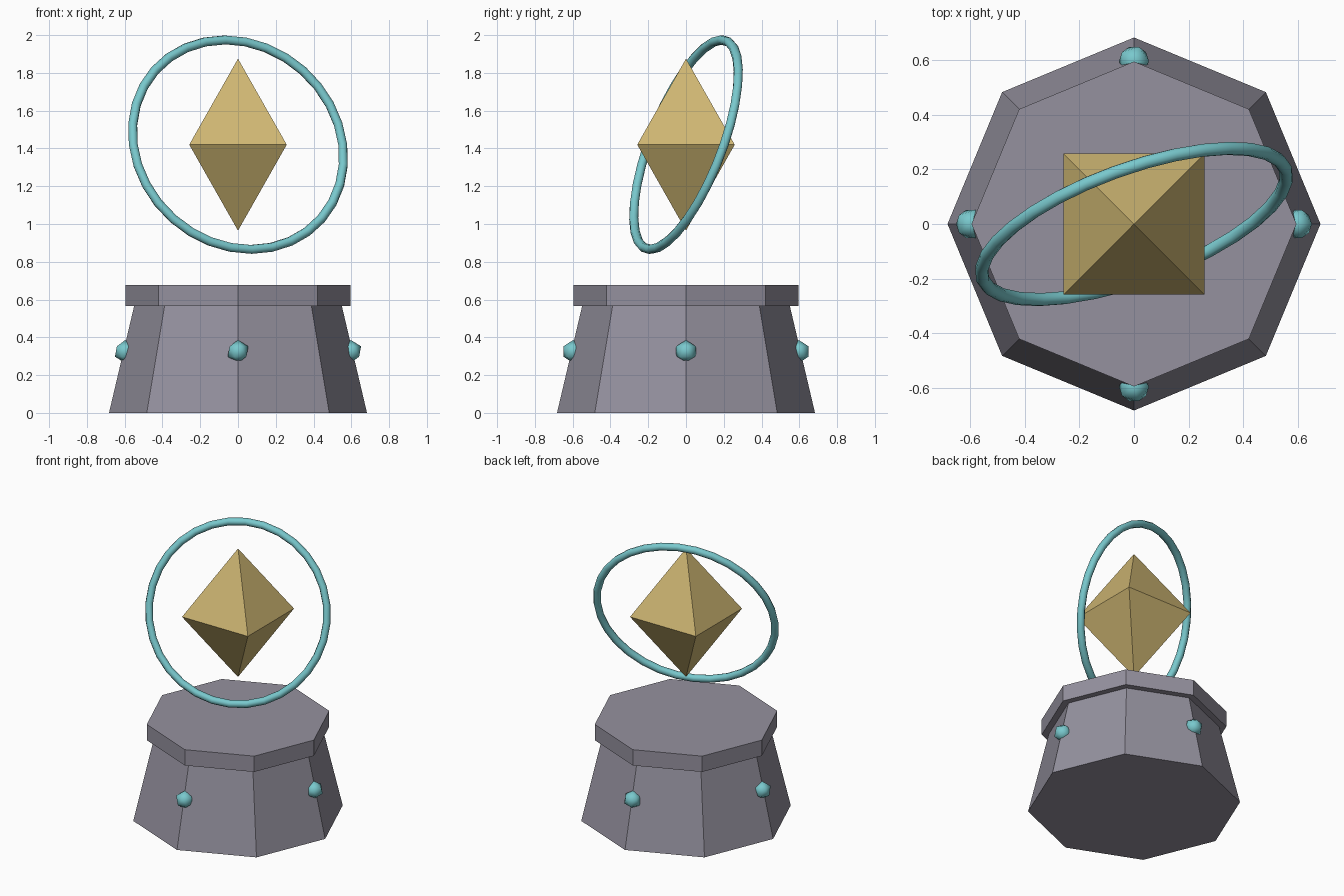
import bpy, math

if "Cube" in bpy.data.objects:
    bpy.data.objects.remove(bpy.data.objects["Cube"])


def material(name, color):
    m = bpy.data.materials.new(name)
    m.diffuse_color = (*color, 1)
    m.use_nodes = True
    m.node_tree.nodes["Principled BSDF"].inputs["Base Color"].default_value = m.diffuse_color
    return m


STONE = material("grey_stone", (0.30, 0.285, 0.345))
GOLD = material("gold", (0.62, 0.47, 0.17))
TEAL = material("pale_teal", (0.19, 0.58, 0.61))


def finish(name, mat, smooth=False):
    ob = bpy.context.object
    ob.name = name
    ob.data.materials.append(mat)
    if smooth:
        bpy.ops.object.shade_smooth()
    return ob


def frustum(name, sides, r1, r2, z1, z2, mat, turn=0):
    bpy.ops.mesh.primitive_cone_add(vertices=sides, radius1=r1, radius2=r2, depth=z2 - z1,
                                    location=(0, 0, (z1 + z2) / 2), rotation=(0, 0, turn))
    return finish(name, mat)


# Octagonal pedestal and its cap slab
frustum("pedestal", 8, 0.683, 0.55, 0, 0.565, STONE)
frustum("pedestal_cap", 8, 0.595, 0.595, 0.565, 0.677, STONE)

# Floating crystal: four-sided double pyramid
bpy.ops.mesh.primitive_cone_add(vertices=4, radius1=0.365, radius2=0, depth=0.455,
                                end_fill_type='NOTHING', location=(0, 0, 1.42 + 0.2275),
                                rotation=(0, 0, math.pi / 4))
finish("crystal_top", GOLD)
bpy.ops.mesh.primitive_cone_add(vertices=4, radius1=0.365, radius2=0, depth=0.455,
                                end_fill_type='NOTHING', location=(0, 0, 1.42 - 0.2275),
                                rotation=(math.pi, 0, math.pi / 4))
finish("crystal_bottom", GOLD)

# Tilted ring around the crystal
bpy.ops.mesh.primitive_torus_add(major_radius=0.59, minor_radius=0.025, major_segments=32,
                                 minor_segments=8, location=(0, 0, 1.42),
                                 rotation=(math.radians(70), 0, math.radians(20)))
finish("ring", TEAL, smooth=True)

# Small studs on four corners of the pedestal
for i in range(4):
    a = i * math.pi / 2
    bpy.ops.mesh.primitive_ico_sphere_add(subdivisions=1, radius=0.061,
                                          location=(0.597 * math.cos(a), 0.597 * math.sin(a), 0.325))
    finish(f"stud_{i + 1}", TEAL, smooth=True)
